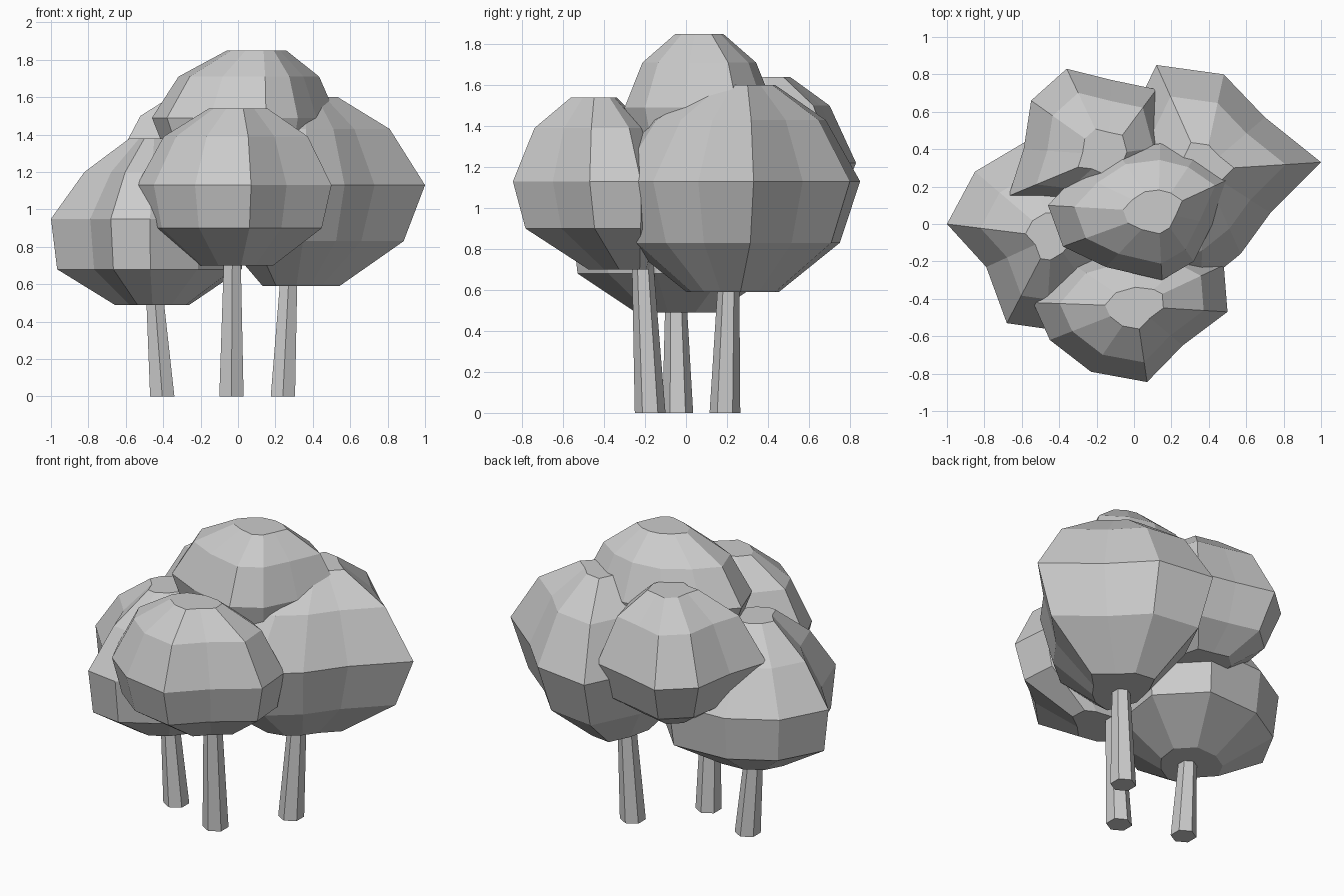
import bpy
import bmesh
from mathutils import Vector

cube = bpy.data.objects.get("Cube")
if cube:
    bpy.data.objects.remove(cube, do_unlink=True)

grey = bpy.data.materials.new("plain_grey")
grey.use_nodes = True
grey.diffuse_color = (0.6, 0.6, 0.6, 1)
grey.node_tree.nodes["Principled BSDF"].inputs["Base Color"].default_value = (0.6, 0.6, 0.6, 1)


def loft(name, rings):
    """Skin a stack of rings with flat quads and close both ends."""
    bm = bmesh.new()
    loops = [[bm.verts.new(p) for p in ring] for ring in rings]
    for low, high in zip(loops, loops[1:]):
        count = len(low)
        for i in range(count):
            j = (i + 1) % count
            bm.faces.new((low[i], low[j], high[j], high[i]))
    bm.faces.new(loops[0])
    bm.faces.new(loops[-1])
    bmesh.ops.recalc_face_normals(bm, faces=bm.faces)
    mesh = bpy.data.meshes.new(name)
    bm.to_mesh(mesh)
    bm.free()
    mesh.materials.append(grey)
    obj = bpy.data.objects.new(name, mesh)
    bpy.context.collection.objects.link(obj)


def canopy(name, bottom, top, heights, scales, outline):
    """Leaf clump: the widest outline shrinks towards a bottom and a top centre."""
    centres = [bottom, bottom, top, top, top]
    rings = []
    for centre, z, k in zip(centres, heights, scales):
        flat = [Vector(centre).lerp(Vector(p), k) for p in outline]
        rings.append([(p.x, p.y, z) for p in flat])
    loft(name, rings)


def trunk(name, base, top, height):
    """Leaning six-sided trunk that narrows upwards."""
    bm = bmesh.new()
    bmesh.ops.create_circle(bm, segments=6, radius=1)
    unit = [v.co.copy() for v in bm.verts]
    bm.free()
    rings = []
    for (x, y), z, r in ((base, 0, 0.075), (top, height, 0.05)):
        rings.append([(x + p.x * r, y + p.y * r, z) for p in unit])
    loft(name, rings)


# Leaf clumps
canopy("top_canopy", (0.1, 0.07), (0.13, 0.065),
       (1.1, 1.25, 1.49, 1.71, 1.85), (0.4, 0.83, 1, 0.76, 0.32),
       [(-0.46, 0.1), (-0.3, 0.27), (-0.1, 0.4), (0.14, 0.43), (0.34, 0.38), (0.53, 0.25),
        (0.42, 0), (0.32, -0.2), (0.15, -0.3), (-0.15, -0.23), (-0.38, -0.12)])

canopy("front_canopy", (-0.02, -0.23), (0.01, -0.44),
       (0.7, 0.9, 1.13, 1.39, 1.54), (0.4, 0.9, 1, 0.74, 0.3),
       [(0.07, -0.845), (-0.23, -0.79), (-0.45, -0.62), (-0.54, -0.42), (-0.35, -0.2),
        (0, -0.1), (0.33, -0.14), (0.48, -0.22), (0.5, -0.47), (0.26, -0.65)])

canopy("right_canopy", (0.285, 0.23), (0.37, 0.29),
       (0.59, 0.83, 1.13, 1.43, 1.6), (0.36, 0.84, 1, 0.7, 0.26),
       [(0.12, 0.85), (0.48, 0.8), (0.7, 0.57), (1, 0.33), (0.73, 0.06),
        (0.57, -0.16), (0.36, -0.33), (0.06, -0.4), (-0.14, 0.1), (-0.05, 0.5)])

canopy("left_canopy", (-0.45, -0.05), (-0.44, -0.07),
       (0.49, 0.68, 0.95, 1.2, 1.38), (0.38, 0.94, 1, 0.68, 0.25),
       [(-1, 0), (-0.85, 0.28), (-0.58, 0.44), (-0.2, 0.46), (0.05, 0.2), (0, -0.15),
        (-0.2, -0.4), (-0.47, -0.56), (-0.68, -0.53), (-0.79, -0.23)])

canopy("back_canopy", (-0.17, 0.37), (-0.14, 0.37),
       (0.87, 0.99, 1.22, 1.5, 1.64), (0.4, 0.8, 1, 0.72, 0.3),
       [(-0.67, 0.15), (-0.59, 0.4), (-0.55, 0.66), (-0.36, 0.83), (-0.12, 0.77),
        (0.12, 0.72), (0.2, 0.42), (0.07, 0.1), (-0.15, 0), (-0.42, 0.12)])

# Trunks
trunk("left_trunk", (-0.405, -0.04), (-0.45, -0.05), 0.6)
trunk("front_trunk", (-0.035, -0.175), (-0.03, -0.215), 0.8)
trunk("right_trunk", (0.24, 0.19), (0.275, 0.21), 0.7)
